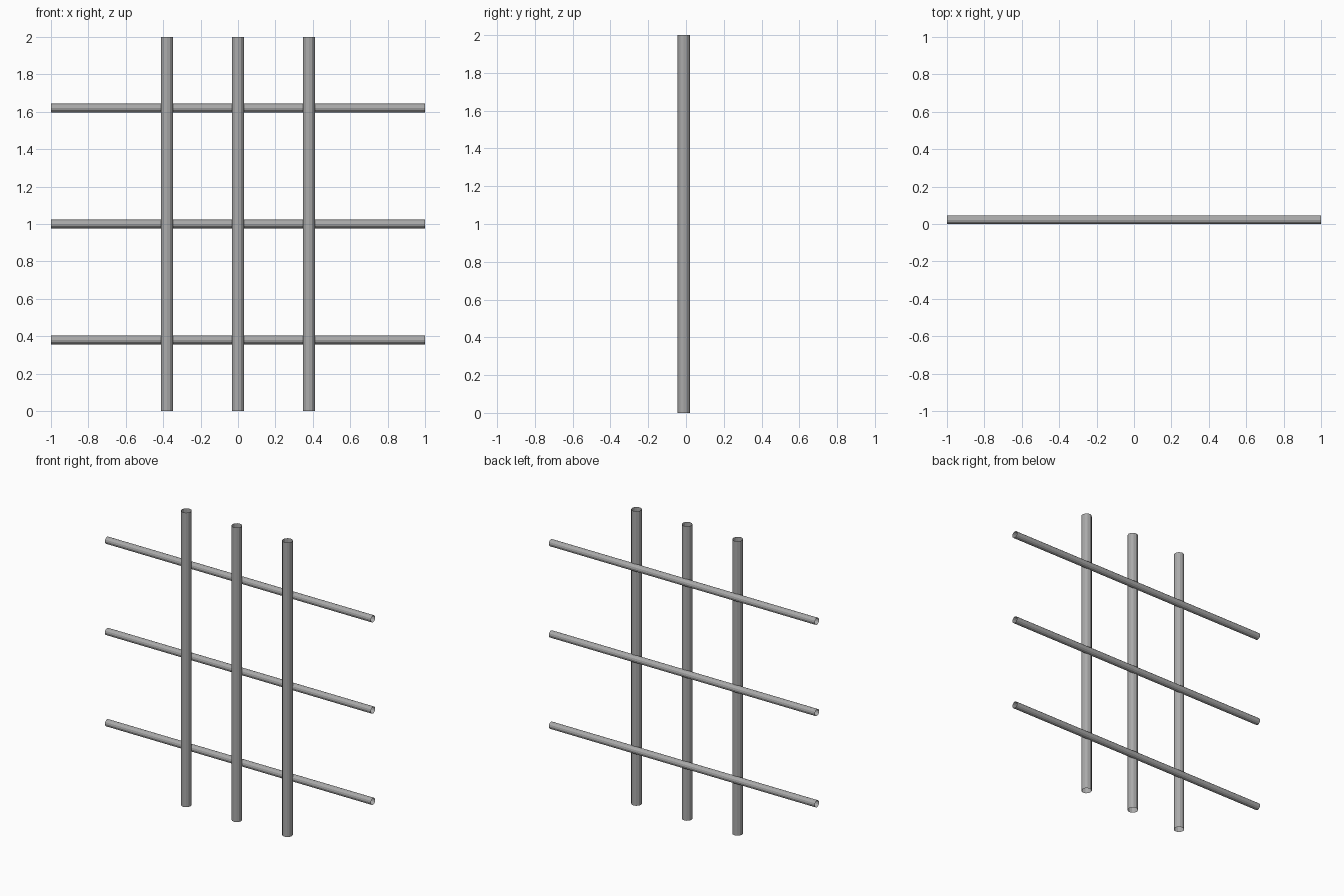
import bpy
from math import pi

cube = bpy.data.objects.get("Cube")
if cube:
    bpy.data.objects.remove(cube, do_unlink=True)

SIDES = 12
LENGTH = 2.0

# Plain grey metal
metal = bpy.data.materials.new("grey_metal")
metal.use_nodes = True
grey = (0.4, 0.4, 0.4, 1)
metal.diffuse_color = grey
metal.node_tree.nodes["Principled BSDF"].inputs["Base Color"].default_value = grey


def tube(name, radius, location, rotation=(0, 0, 0)):
    """Straight open-ended bar running along its local z axis."""
    bpy.ops.mesh.primitive_cylinder_add(
        vertices=SIDES, radius=radius, depth=LENGTH, end_fill_type='NOTHING',
        location=location, rotation=rotation)
    bar = bpy.context.object
    bar.name = name
    bar.data.materials.append(metal)
    return bar


# Thick upright bars, set slightly forward
for side, x in (("right", -0.38), ("middle", 0), ("left", 0.38)):
    tube(f"upright_bar_{side}", 0.033, (x, -0.012, LENGTH / 2))

# Thinner crossbars, passing through the back of the uprights
for level, z in (("lower", 0.38), ("middle", 1.0), ("upper", 1.62)):
    tube(f"crossbar_{level}", 0.023, (0, 0.022, z), (0, pi / 2, 0))
